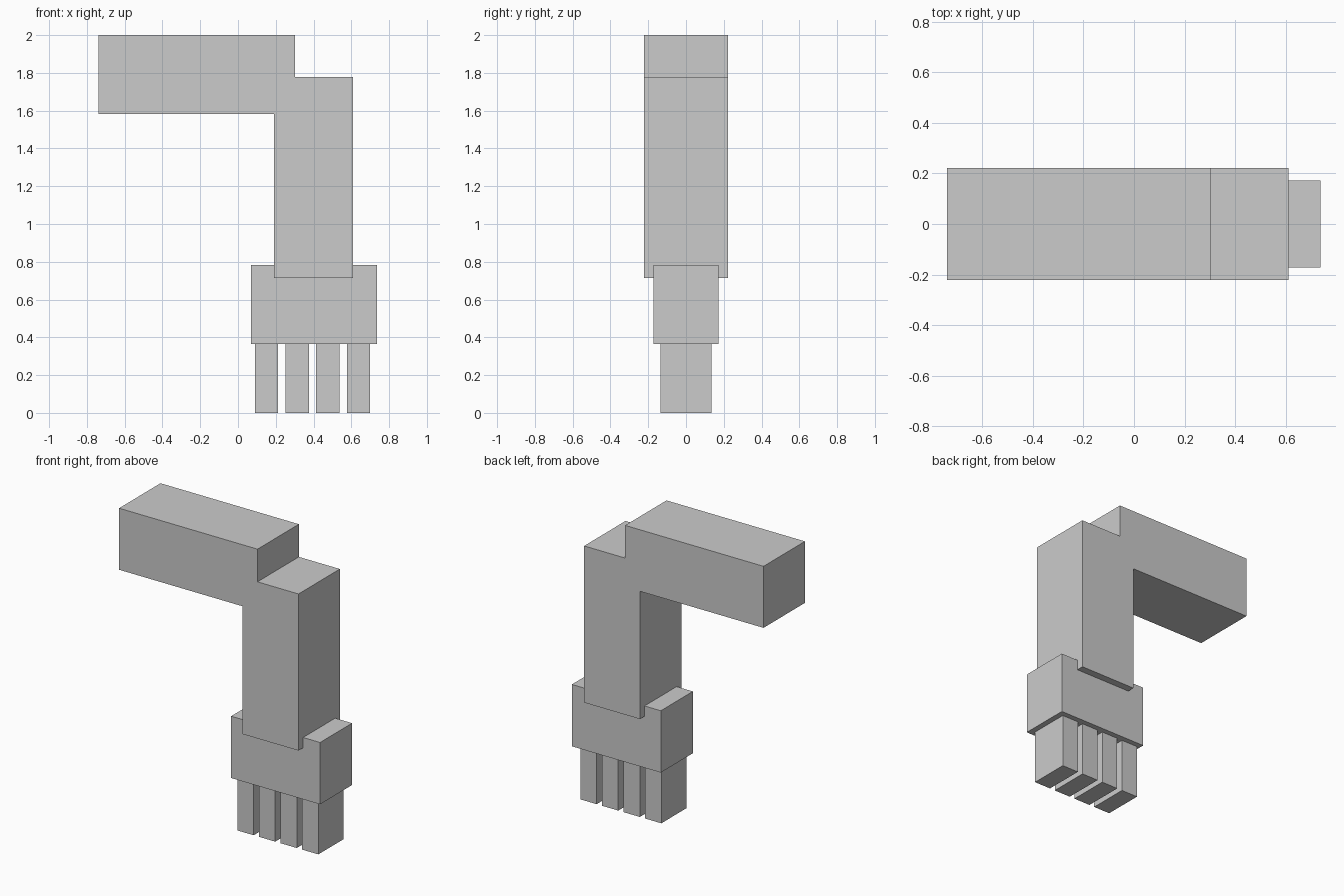
import bpy
import bmesh

if "Cube" in bpy.data.objects:
    bpy.data.objects.remove(bpy.data.objects["Cube"])


def prism(name, profile, half_depth):
    """Extrude an x-z outline symmetrically along y."""
    bm = bmesh.new()
    face = bm.faces.new([bm.verts.new((x, -half_depth, z)) for x, z in profile])
    side = bmesh.ops.extrude_face_region(bm, geom=[face])
    verts = [g for g in side["geom"] if isinstance(g, bmesh.types.BMVert)]
    bmesh.ops.translate(bm, verts=verts, vec=(0, 2 * half_depth, 0))
    bmesh.ops.recalc_face_normals(bm, faces=bm.faces)
    mesh = bpy.data.meshes.new(name)
    bm.to_mesh(mesh)
    bm.free()
    obj = bpy.data.objects.new(name, mesh)
    bpy.context.collection.objects.link(obj)
    return obj


def block(name, x0, x1, z0, z1, half_depth):
    return prism(name, [(x0, z0), (x1, z0), (x1, z1), (x0, z1)], half_depth)


# Bent arm: horizontal upper arm stepping down into the vertical forearm
prism("bent_arm", [(-0.738, 2.0), (-0.738, 1.582), (0.191, 1.582), (0.191, 0.714),
                   (0.61, 0.714), (0.61, 1.778), (0.302, 1.778), (0.302, 2.0)], 0.222)

# Palm wrapped around the end of the forearm
block("palm", 0.069, 0.737, 0.364, 0.784, 0.172)

# Four fingers
for i in range(4):
    x = 0.09 + i * 0.162
    block(f"finger_{i + 1}", x, x + 0.123, 0.0, 0.364, 0.136)
